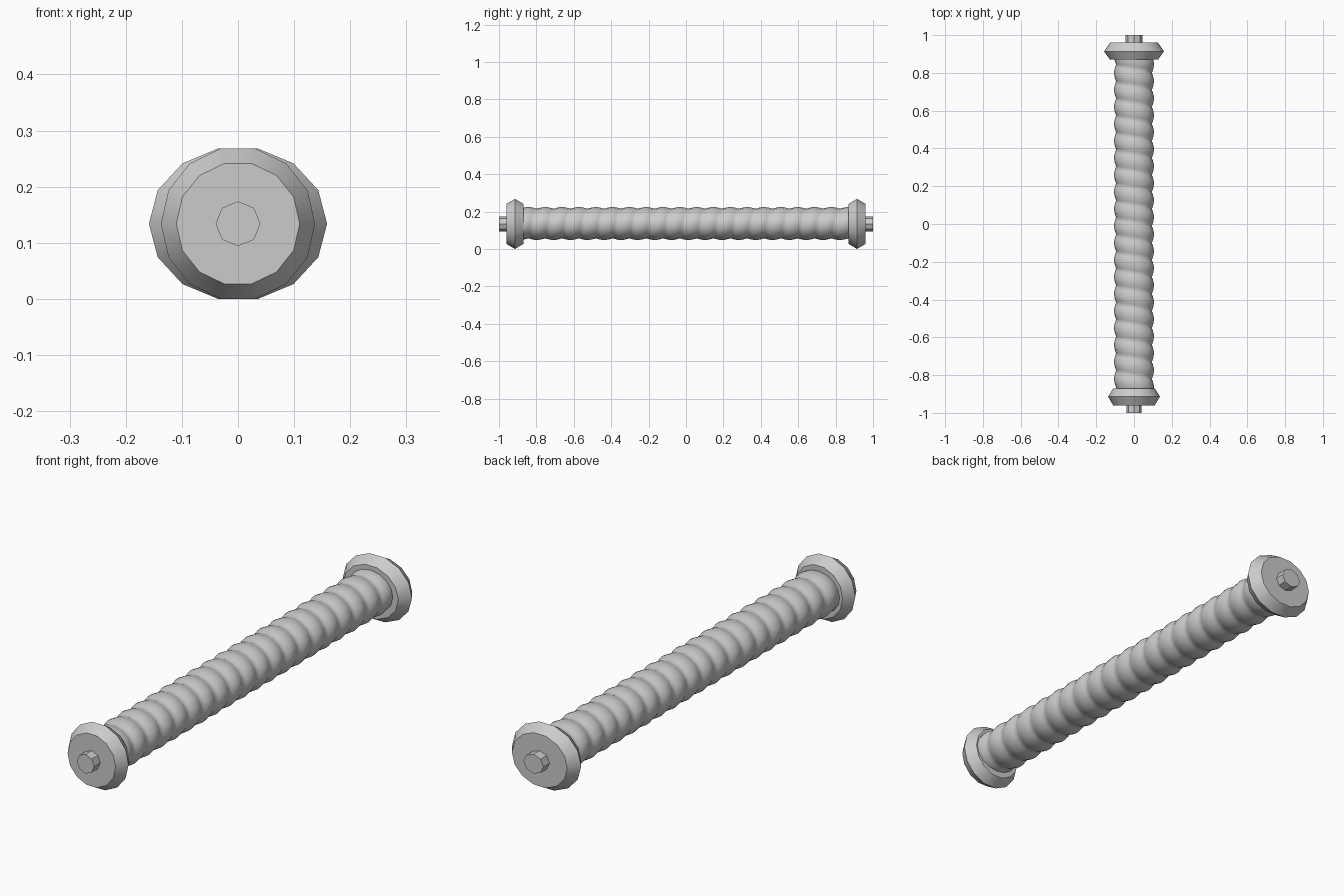
import bpy, bmesh, math

if "Cube" in bpy.data.objects:
    bpy.data.objects.remove(bpy.data.objects["Cube"])

ZC = 0.134            # height of the long axis
grey = bpy.data.materials.new("light_grey")
grey.diffuse_color = (0.6, 0.6, 0.6, 1)
grey.use_nodes = True
grey.node_tree.nodes["Principled BSDF"].inputs["Base Color"].default_value = grey.diffuse_color


def finish(name, bm, angle):
    bmesh.ops.remove_doubles(bm, verts=bm.verts, dist=1e-5)
    bmesh.ops.recalc_face_normals(bm, faces=bm.faces)
    me = bpy.data.meshes.new(name)
    bm.to_mesh(me)
    bm.free()
    me.materials.append(grey)
    ob = bpy.data.objects.new(name, me)
    bpy.context.collection.objects.link(ob)
    bpy.ops.object.select_all(action='DESELECT')
    ob.select_set(True)
    bpy.context.view_layer.objects.active = ob
    bpy.ops.object.shade_smooth_by_angle(angle=math.radians(angle))


def lathe(name, profile, sides, sx=1.0):
    """Closed solid along y from (y, radius) pairs, stretched in x by sx."""
    bm = bmesh.new()
    rings = []
    for y, r in profile:
        rings.append([bm.verts.new((sx * r * math.cos(t), y, ZC + r * math.sin(t)))
                      for t in (math.tau * k / sides for k in range(sides))])
    for a, b in zip(rings, rings[1:]):
        for k in range(sides):
            n = (k + 1) % sides
            bm.faces.new((a[k], a[n], b[n], b[k]))
    bm.faces.new(rings[0])
    bm.faces.new(rings[-1])
    finish(name, bm, 30)


# End caps and axle stubs; the back pair is wider in x
for tag, s, sx in (("front", -1, 1.0), ("back", 1, 1.155)):
    lathe(tag + "_cap", [(s * 0.87, 0.11), (s * 0.914, 0.1375), (s * 0.96, 0.11)], 14, sx)
    lathe(tag + "_axle", [(s * 0.95, 0.04), (s * 1.0, 0.04)], 8, sx)

# Shaft with one continuous helical ridge
SIDES, STEPS, PITCH, TURNS = 16, 8, 0.09, 22
bm = bmesh.new()
grid = []
for i in range(STEPS * TURNS + 1):
    r = 0.079 + 0.009 * abs(math.sin(math.pi * i / STEPS))
    row = []
    for j in range(SIDES + 1):
        t = math.tau * j / SIDES
        y = -1.0 + PITCH * (i / STEPS + j / SIDES)
        y = max(-0.9, min(0.9, y))
        row.append(bm.verts.new((1.2 * r * math.cos(t), y, ZC + 0.002 + r * math.sin(t))))
    grid.append(row)
for a, b in zip(grid, grid[1:]):
    for j in range(SIDES):
        quad = (a[j], a[j + 1], b[j + 1], b[j])
        if max(v.co.y for v in quad) - min(v.co.y for v in quad) > 1e-4:
            bm.faces.new(quad)
bmesh.ops.delete(bm, geom=[v for v in bm.verts if not v.link_faces], context='VERTS')
finish("threaded_shaft", bm, 45)
